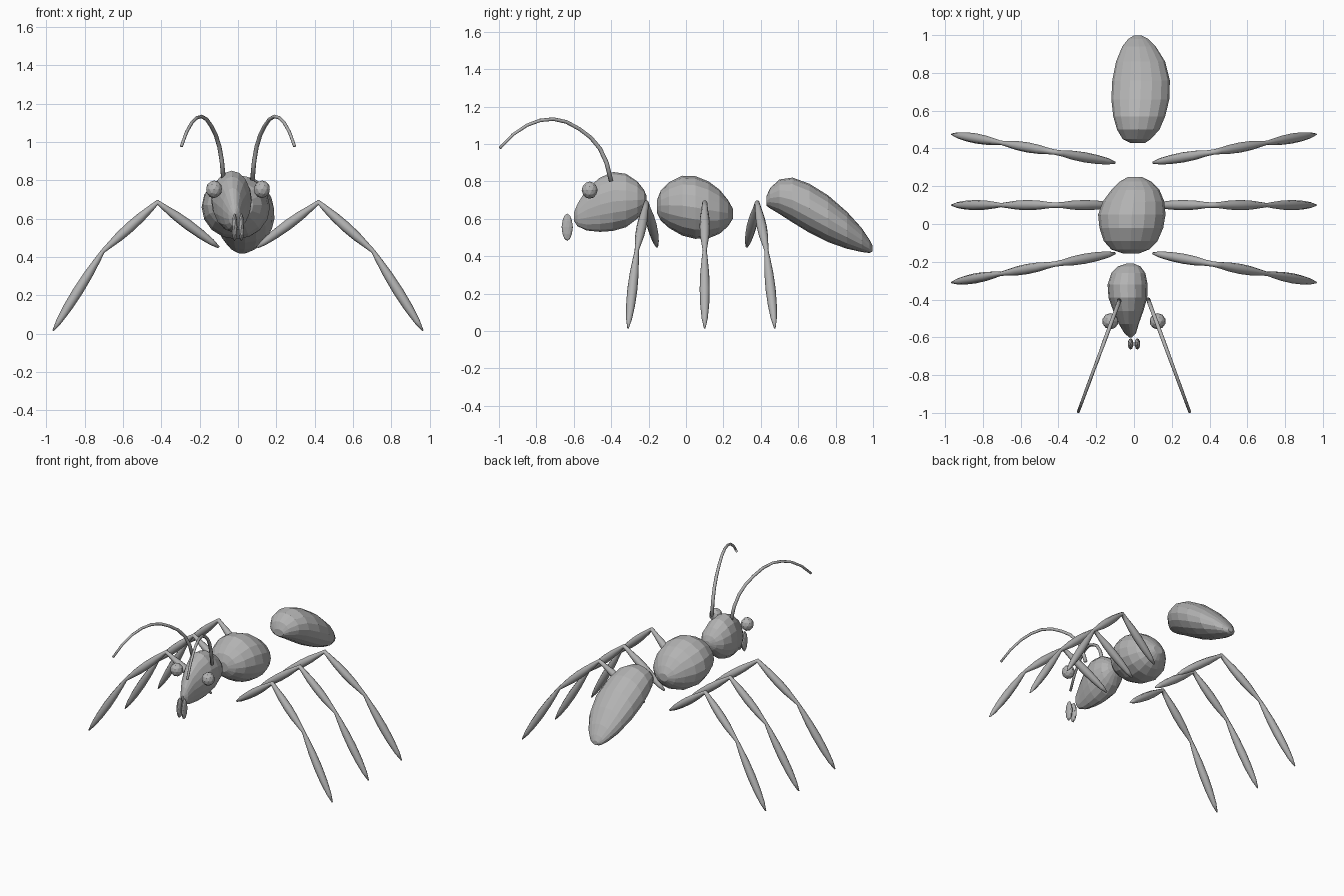
import bpy, bmesh, math
from mathutils import Vector

cube = bpy.data.objects.get("Cube")
if cube:
    bpy.data.objects.remove(cube, do_unlink=True)

grey = bpy.data.materials.new("plain_grey")
grey.use_nodes = True
colour = (0.45, 0.45, 0.45, 1)
grey.diffuse_color = colour
grey.node_tree.nodes["Principled BSDF"].inputs["Base Color"].default_value = colour


def finish(name, bm, smooth=False):
    """Turn a bmesh into a finished object."""
    bmesh.ops.recalc_face_normals(bm, faces=bm.faces)
    mesh = bpy.data.meshes.new(name)
    bm.to_mesh(mesh)
    bm.free()
    mesh.materials.append(grey)
    obj = bpy.data.objects.new(name, mesh)
    bpy.context.collection.objects.link(obj)
    for poly in mesh.polygons:
        poly.use_smooth = smooth
    return obj


def loft(name, rings, sides, smooth=False):
    """Skin elliptical rings, each given as centre and two half-axis vectors."""
    bm = bmesh.new()
    loops = []
    for centre, u, v in rings:
        angles = [math.tau * i / sides for i in range(sides)]
        loops.append([bm.verts.new(centre + u * math.cos(a) + v * math.sin(a)) for a in angles])
    for a, b in zip(loops, loops[1:]):
        for i in range(sides):
            j = (i + 1) % sides
            bm.faces.new((a[i], a[j], b[j], b[i]))
    bm.faces.new(loops[0])
    bm.faces.new(loops[-1])
    return finish(name, bm, smooth)


def body(name, sections):
    """Loft a body part from rows of y, left and right edge, bottom and top."""
    rings = []
    for y, x0, x1, z0, z1 in sections:
        rings.append((Vector(((x0 + x1) / 2, y, (z0 + z1) / 2)),
                      Vector(((x1 - x0) / 2, 0, 0)), Vector((0, 0, (z1 - z0) / 2))))
    return loft(name, rings, 16)


def tube(name, points, radii, sides):
    """Skin a round tube of changing radius along a path."""
    rings = []
    for i, p in enumerate(points):
        before, after = points[max(i - 1, 0)], points[min(i + 1, len(points) - 1)]
        tangent = (after - before).normalized()
        u = tangent.cross(Vector((0, 1, 0))).normalized()
        rings.append((p, u * radii[i], tangent.cross(u) * radii[i]))
    return loft(name, rings, sides, True)


def ellipsoid(name, centre, radii):
    bm = bmesh.new()
    bmesh.ops.create_icosphere(bm, subdivisions=2, radius=1)
    for v in bm.verts:
        v.co = Vector(c + r * k for c, r, k in zip(centre, radii, v.co))
    return finish(name, bm)


# Three separate body parts
body("head", [
    (-.6, -.025, -.01, .59, .63), (-.58, -.05, .01, .56, .68),
    (-.53, -.08, .025, .537, .76), (-.46, -.11, .05, .53, .82),
    (-.39, -.135, .07, .535, .85), (-.32, -.14, .072, .555, .84),
    (-.26, -.12, .06, .6, .8), (-.225, -.085, .035, .65, .755),
    (-.21, -.04, 0, .68, .72)])
body("thorax", [
    (-.155, -.06, .03, .63, .7), (-.135, -.12, .08, .59, .75),
    (-.09, -.16, .125, .55, .795), (-.02, -.183, .155, .51, .83),
    (.05, -.19, .167, .493, .828), (.12, -.165, .16, .495, .8),
    (.18, -.12, .135, .52, .755), (.225, -.075, .09, .56, .7),
    (.25, -.03, .04, .6, .655)])
body("abdomen", [
    (.43, -.02, .06, .67, .72), (.45, -.06, .09, .655, .765),
    (.5, -.09, .135, .625, .81), (.57, -.11, .165, .58, .82),
    (.66, -.12, .187, .525, .787), (.76, -.115, .19, .475, .725),
    (.86, -.095, .165, .44, .638), (.94, -.062, .115, .422, .55),
    (.98, -.03, .075, .417, .49), (.998, 0, .04, .425, .455)])

# Thickness of one spindle-shaped leg segment
spindle = [(.12, .017), (.3, .024), (.5, .027), (.7, .024), (.88, .016)]
joint_radii = [.006, .014, .011, .004]
antenna_path = [(-.4, .8), (-.425, .9), (-.46, .975), (-.51, 1.035), (-.57, 1.08),
                (-.64, 1.118), (-.71, 1.133), (-.78, 1.126), (-.85, 1.1),
                (-.925, 1.05), (-.995, .978)]

for side, sign in (("left", 1), ("right", -1)):
    # Legs: upper, middle and lower spindle joined end to end
    for leg, inner, outer in (("front", -.155, -.31), ("middle", .1, .1), ("rear", .325, .475)):
        joints = [Vector((sign * x, inner + (outer - inner) * t, z)) for x, z, t in
                  ((.1, .45, 0), (.42, .685, .37), (.705, .43, .7), (.965, .015, 1))]
        points, radii = [joints[0]], [joint_radii[0]]
        for a, b, r in zip(joints, joints[1:], joint_radii[1:]):
            for t, width in spindle:
                points.append(a.lerp(b, t))
                radii.append(width)
            points.append(b)
            radii.append(r)
        tube(f"{leg}_leg_{side}", points, radii, 8)

    # Arched antenna, spreading outward
    points = [Vector((sign * (.075 + (-.4 - y) * .37), y, z)) for y, z in antenna_path]
    radii = [.012 - .0004 * i for i in range(len(points))]
    tube(f"antenna_{side}", points, radii, 8)

    # Eye and mandible
    ellipsoid(f"eye_{side}", (sign * .125, -.515, .753), (.043, .043, .046))
    ellipsoid(f"mandible_{side}", (sign * .018, -.635, .555), (.015, .03, .073))
